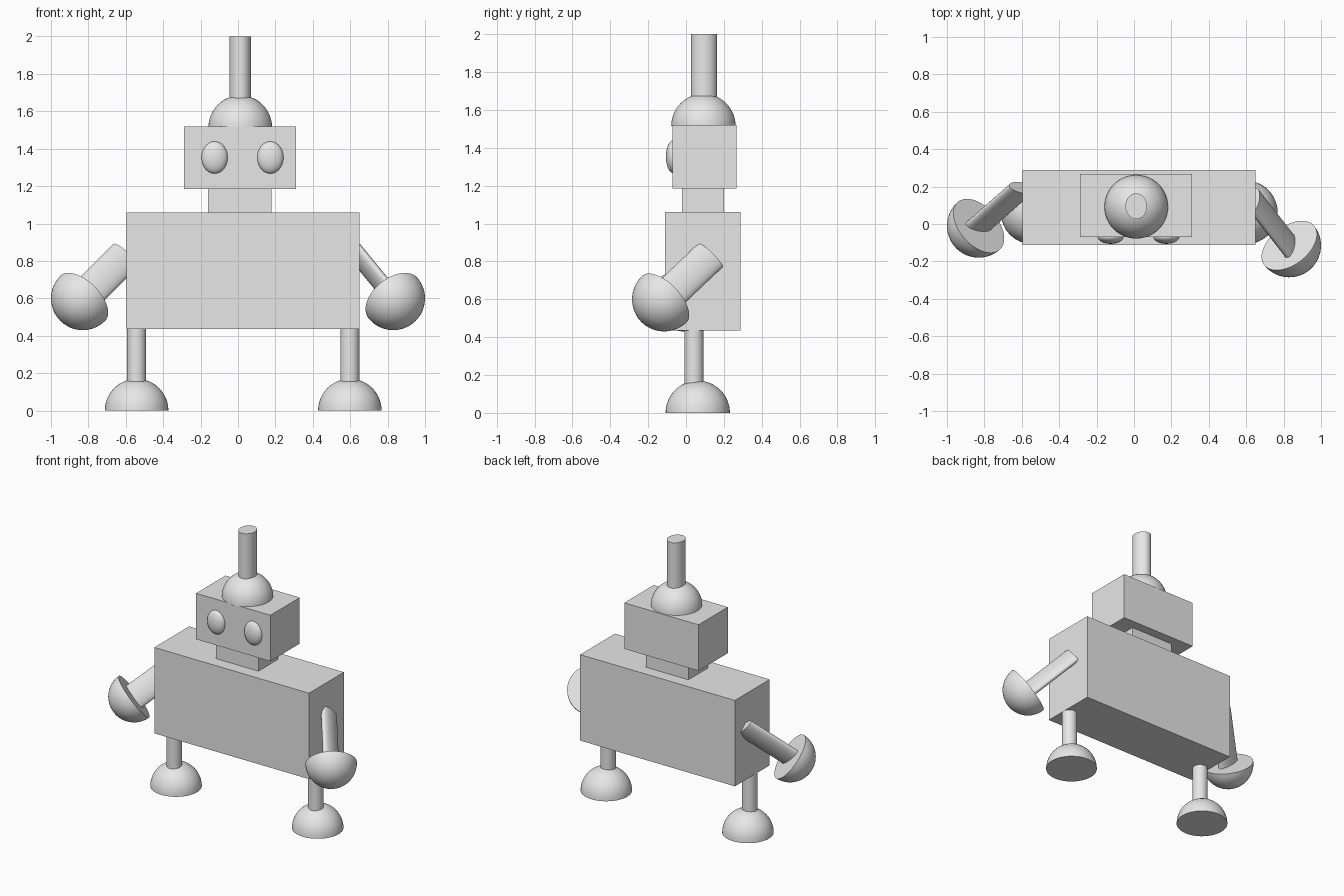
import bpy, bmesh, math
from mathutils import Vector, Matrix

cube = bpy.data.objects.get("Cube")
if cube:
    bpy.data.objects.remove(cube, do_unlink=True)

# Single light grey finish
grey = bpy.data.materials.new("light_grey")
grey.use_nodes = True
grey.diffuse_color = (0.8, 0.8, 0.8, 1)
grey.node_tree.nodes["Principled BSDF"].inputs["Base Color"].default_value = (0.8, 0.8, 0.8, 1)

SEG = 48
BALL = 0.17


def finish(name, bm, matrix, smooth=True):
    bm.transform(matrix)
    bmesh.ops.recalc_face_normals(bm, faces=bm.faces)
    mesh = bpy.data.meshes.new(name)
    bm.to_mesh(mesh)
    bm.free()
    mesh.materials.append(grey)
    obj = bpy.data.objects.new(name, mesh)
    bpy.context.collection.objects.link(obj)
    if smooth:
        bpy.ops.object.select_all(action="DESELECT")
        obj.select_set(True)
        bpy.context.view_layer.objects.active = obj
        bpy.ops.object.shade_smooth_by_angle(angle=math.radians(35))


def box(name, low, high):
    low, high = Vector(low), Vector(high)
    bm = bmesh.new()
    bmesh.ops.create_cube(bm, size=1)
    finish(name, bm, Matrix.Translation((low + high) / 2) @ Matrix.Diagonal((*(high - low), 1)), False)


def frame(axis, wide):
    """Rotation whose z follows the axis and whose x follows the wide direction."""
    z = Vector(axis).normalized()
    x = Vector(wide)
    x = (x - z * x.dot(z)).normalized()
    return Matrix((x, z.cross(x), z)).transposed().to_4x4()


def rod(name, base, length, rx, ry, turn=Matrix()):
    bm = bmesh.new()
    bmesh.ops.create_cone(bm, cap_ends=True, segments=SEG, radius1=1, radius2=1, depth=1)
    place = Matrix.Translation(base) @ turn
    finish(name, bm, place @ Matrix.Translation((0, 0, length / 2)) @ Matrix.Diagonal((rx, ry, length, 1)))


def dome(name, centre, turn=Matrix()):
    """Half ball bulging along local +z with a closed flat side."""
    bm = bmesh.new()
    bmesh.ops.create_uvsphere(bm, u_segments=SEG, v_segments=24, radius=BALL)
    geom = bm.verts[:] + bm.edges[:] + bm.faces[:]
    bmesh.ops.bisect_plane(bm, geom=geom, plane_co=(0, 0, 0), plane_no=(0, 0, 1), clear_inner=True)
    bmesh.ops.holes_fill(bm, edges=[e for e in bm.edges if e.is_boundary])
    finish(name, bm, Matrix.Translation(centre) @ turn)


# Torso, neck and head
box("body", (-0.595, -0.112, 0.435), (0.65, 0.288, 1.06))
box("neck", (-0.16, -0.022, 1.06), (0.18, 0.20, 1.185))
box("head", (-0.288, -0.07, 1.185), (0.31, 0.267, 1.52))

# Hat dome and antenna
dome("head_dome", (0.012, 0.092, 1.515))
rod("antenna", (0.012, 0.095, 1.6), 0.4, 0.058, 0.069)

# Eyes
for side, x in (("right", -0.125), ("left", 0.173)):
    bm = bmesh.new()
    bmesh.ops.create_uvsphere(bm, u_segments=SEG, v_segments=24, radius=1)
    finish(side + "_eye", bm, Matrix.Translation((x, -0.068, 1.353)) @ Matrix.Diagonal((0.07, 0.038, 0.086, 1)))

# Legs and feet
for side, x in (("right", -0.542), ("left", 0.598)):
    rod(side + "_leg", (x, 0.042, 0.1), 0.34, 0.051, 0.051)
    dome(side + "_foot", (x, 0.062, 0))

# Flattened arms running up from the cupped hands to the shoulders
arms = (
    ("right", (-0.83, -0.01, 0.60), (0.60, 0.53, 0.60), (0.74, -0.09, -0.66)),
    ("left", (0.83, -0.115, 0.60), (-0.49, 0.63, 0.60), (0.08, 0.72, -0.69)),
)
for side, hand, up, wide in arms:
    rod(side + "_arm", hand, 0.385, 0.09, 0.035, frame(up, wide))
    dome(side + "_hand", hand, frame(-Vector(up), wide))
